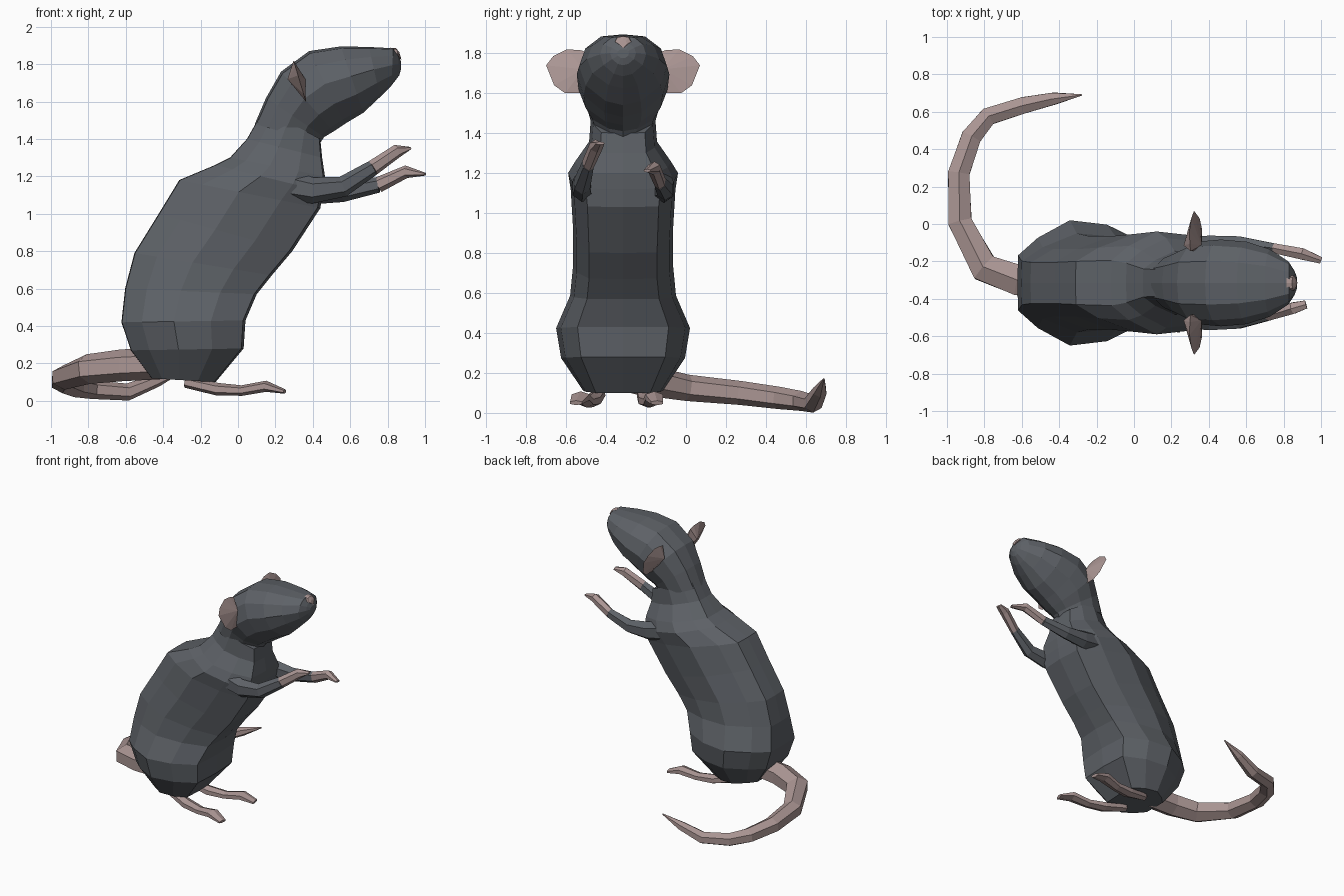
import bpy, bmesh
from mathutils import Vector

CY = -0.315  # symmetry plane of the body


def material(name, rgb):
    m = bpy.data.materials.new(name)
    m.diffuse_color = (*rgb, 1)
    return m


GREY = material("slate_grey_fur", (0.11, 0.12, 0.135))
PINK = material("dusty_pink_skin", (0.40, 0.30, 0.29))


def finish(name, bm, mat):
    bmesh.ops.remove_doubles(bm, verts=bm.verts, dist=0.0005)
    bmesh.ops.recalc_face_normals(bm, faces=bm.faces)
    me = bpy.data.meshes.new(name)
    bm.to_mesh(me)
    bm.free()
    me.materials.append(mat)
    ob = bpy.data.objects.new(name, me)
    bpy.context.collection.objects.link(ob)
    return ob


def loft(name, rings, mat):
    """Skin a list of equal-length point rings and cap both ends."""
    bm = bmesh.new()
    vs = [[bm.verts.new(p) for p in r] for r in rings]
    n = len(vs[0])
    for a, b in zip(vs, vs[1:]):
        for i in range(n):
            j = (i + 1) % n
            bm.faces.new((a[i], a[j], b[j], b[i]))
    bm.faces.new(vs[0])
    bm.faces.new(vs[-1])
    return finish(name, bm, mat)


def section_ring(back, belly, hw, section):
    """Mirrored ring between a back and a belly point (x, z)."""
    half = [(back[0] + (belly[0] - back[0]) * u, w * hw,
             back[1] + (belly[1] - back[1]) * u) for u, w in section]
    pts = [(x, CY + y, z) for x, y, z in half]
    pts += [(x, CY - y, z) for x, y, z in reversed(half[1:-1])]
    return pts


HEX = [(0, 1), (0.87, 0.5), (0.87, -0.5), (0, -1), (-0.87, -0.5), (-0.87, 0.5)]


def tube(name, path, mat):
    """Six-sided limb; path items are (x, y, z, half width, half height)."""
    pts = [Vector(p[:3]) for p in path]
    rings = []
    for i, p in enumerate(path):
        t = Vector((0, 0, 0))
        if i > 0:
            t += (pts[i] - pts[i - 1]).normalized()
        if i < len(pts) - 1:
            t += (pts[i + 1] - pts[i]).normalized()
        t.normalize()
        side = t.cross(Vector((0, 0, 1))).normalized()
        up = side.cross(t)
        rings.append([pts[i] + side * a * p[3] + up * b * p[4] for a, b in HEX])
    return loft(name, rings, mat)


# Torso: back point, belly point, half width
BODY_SEC = [(-0.005, 0), (0, 0.44), (0.16, 0.72), (0.42, 1), (0.72, 0.93), (0.98, 0.68), (1, 0)]
BODY = [((-0.46, 0.12), (-0.12, 0.10), 0.20),
        ((-0.57, 0.27), (0.03, 0.28), 0.31),
        ((-0.62, 0.42), (0.04, 0.43), 0.335),
        ((-0.60, 0.60), (0.10, 0.57), 0.265),
        ((-0.55, 0.79), (0.18, 0.67), 0.25),
        ((-0.42, 1.00), (0.29, 0.80), 0.25),
        ((-0.31, 1.18), (0.44, 1.03), 0.262),
        ((-0.12, 1.26), (0.455, 1.12), 0.275),
        ((-0.04, 1.30), (0.465, 1.20), 0.24),
        ((0.05, 1.40), (0.45, 1.30), 0.17),
        ((0.14, 1.56), (0.44, 1.40), 0.16)]
loft("torso", [section_ring(*r, BODY_SEC) for r in BODY], GREY)

# Head, from the neck to the muzzle
HEAD_SEC = [(0, 0), (0.03, 0.5), (0.2, 0.86), (0.45, 1), (0.72, 0.85), (0.94, 0.4), (1, 0)]
HEAD = [((0.09, 1.48), (0.44, 1.38), 0.155),
        ((0.15, 1.62), (0.46, 1.41), 0.18),
        ((0.23, 1.76), (0.51, 1.44), 0.222),
        ((0.38, 1.87), (0.57, 1.48), 0.232),
        ((0.55, 1.895), (0.67, 1.54), 0.22),
        ((0.70, 1.892), (0.76, 1.625), 0.18),
        ((0.83, 1.885), (0.82, 1.685), 0.115),
        ((0.855, 1.85), (0.862, 1.74), 0.065),
        ((0.87, 1.82), (0.872, 1.775), 0.03)]
loft("head", [section_ring(*r, HEAD_SEC) for r in HEAD], GREY)

# Nose pad on the upper tip of the muzzle
NOSE_SEC = [(0, 0), (0.1, 0.7), (0.5, 1), (1, 0)]
NOSE = [((0.815, 1.888), (0.82, 1.83), 0.045),
        ((0.845, 1.885), (0.865, 1.83), 0.04),
        ((0.862, 1.865), (0.874, 1.825), 0.02)]
loft("nose", [section_ring(*r, NOSE_SEC) for r in NOSE], PINK)

# Ears: thin leaning fan with a ridge behind and in front of the root
EAR = [(0.17, 1.80), (0.21, 1.815), (0.28, 1.82), (0.35, 1.785), (0.385, 1.74),
       (0.345, 1.64), (0.29, 1.60), (0.21, 1.60), (0.17, 1.62)]
for name, s in (("near_ear", -1), ("far_ear", 1)):
    bm = bmesh.new()
    rim = [bm.verts.new((0.30 + (1.81 - z) * 0.3, CY + s * y, z)) for y, z in EAR]
    for dx in (-0.065, 0.03):
        apex = bm.verts.new((0.33 + dx, CY + s * 0.2, 1.72))
        for a, b in zip(rim, rim[1:] + rim[:1]):
            bm.faces.new((a, b, apex))
    finish(name, bm, PINK)

# Forelegs: shared path, the last three stations form the paw
FORELEGS = {
    "near": [(0.12, -0.49, 1.18, 0.06, 0.09), (0.40, -0.52, 1.125, 0.055, 0.07),
             (0.56, -0.52, 1.145, 0.045, 0.055), (0.72, -0.49, 1.245, 0.03, 0.042),
             (0.85, -0.45, 1.335, 0.035, 0.036), (0.92, -0.43, 1.35, 0.025, 0.008)],
    "far": [(0.12, -0.14, 1.18, 0.06, 0.09), (0.40, -0.11, 1.12, 0.055, 0.07),
            (0.56, -0.105, 1.115, 0.045, 0.052), (0.75, -0.13, 1.155, 0.03, 0.042),
            (0.90, -0.16, 1.225, 0.035, 0.034), (1.0, -0.195, 1.212, 0.02, 0.008)],
}
for side, path in FORELEGS.items():
    tube(side + "_foreleg", path[:4], GREY)
    tube(side + "_forepaw", path[3:], PINK)

# Hind feet
FOOT = [(-0.28, 0.10, 0.03, 0.03), (-0.11, 0.062, 0.048, 0.034), (0.02, 0.055, 0.042, 0.028),
        (0.15, 0.078, 0.052, 0.03), (0.25, 0.05, 0.035, 0.012)]
for name, y0, y1 in (("near_hind_foot", -0.43, -0.55), ("far_hind_foot", -0.22, -0.145)):
    tube(name, [(x, y0 + (y1 - y0) * (x + 0.28) / 0.53, z, w, h) for x, z, w, h in FOOT], PINK)

# Tail curling round on the ground
TAIL = [(-0.42, -0.32, 0.20, 0.085), (-0.62, -0.30, 0.19, 0.085), (-0.80, -0.235, 0.17, 0.08),
        (-0.93, 0.01, 0.125, 0.066), (-0.937, 0.27, 0.10, 0.06), (-0.87, 0.465, 0.075, 0.056),
        (-0.78, 0.575, 0.06, 0.05), (-0.59, 0.635, 0.047, 0.046), (-0.43, 0.67, 0.11, 0.034),
        (-0.28, 0.69, 0.17, 0.004)]
tube("tail", [(x, y, z, r * 1.1, r) for x, y, z, r in TAIL], PINK)
